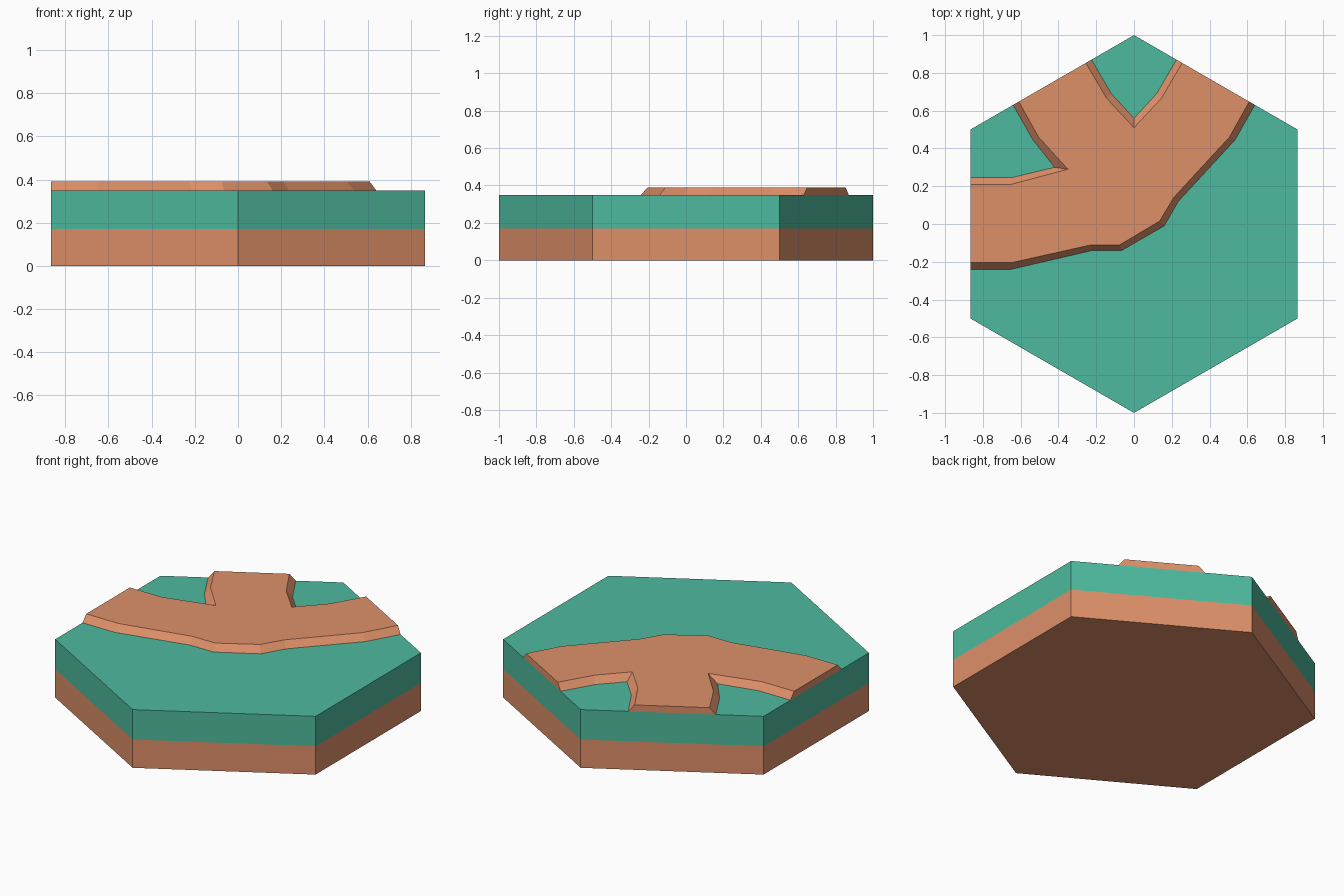
import bpy, bmesh, math

if "Cube" in bpy.data.objects:
    bpy.data.objects.remove(bpy.data.objects["Cube"])


def material(name, rgb):
    m = bpy.data.materials.new(name)
    m.diffuse_color = (*rgb, 1)
    m.use_nodes = True
    m.node_tree.nodes["Principled BSDF"].inputs["Base Color"].default_value = m.diffuse_color
    return m


DIRT = material("dirt_brown", (0.73, 0.279, 0.141))
GRASS = material("grass_green", (0.076, 0.491, 0.342))


def loft(name, rings, mats, rule):
    """Closed solid through matching rings of points; rule picks a material per face."""
    bm = bmesh.new()
    loops = [[bm.verts.new(p) for p in ring] for ring in rings]
    n = len(loops[0])
    for low, high in zip(loops, loops[1:]):
        for i in range(n):
            j = (i + 1) % n
            bm.faces.new((low[i], low[j], high[j], high[i]))
    caps = [bm.faces.new(loops[0][::-1]), bm.faces.new(loops[-1])]
    bmesh.ops.triangulate(bm, faces=[f for f in caps if len(f.verts) > 6])
    bmesh.ops.recalc_face_normals(bm, faces=bm.faces)
    for f in bm.faces:
        f.material_index = rule(f.calc_center_median().z)
    me = bpy.data.meshes.new(name)
    bm.to_mesh(me)
    bm.free()
    for m in mats:
        me.materials.append(m)
    ob = bpy.data.objects.new(name, me)
    bpy.context.collection.objects.link(ob)
    return ob


# Hexagonal tile: dirt below, grass above
def hexagon(z):
    return [(math.sin(-k * math.pi / 3), math.cos(k * math.pi / 3), z) for k in range(6)]


loft("hex_tile", [hexagon(0), hexagon(0.17), hexagon(0.35)], [DIRT, GRASS],
     lambda z: int(z > 0.17))

# Raised three-way path with sloped banks, ends flush with the tile sides
W = math.sqrt(3) / 2


def on_edge(x):
    return (x, 1 - abs(x) / math.sqrt(3))


foot = [(-W, -0.24), (-0.65, -0.24), (-0.22, -0.14), (-0.065, -0.14), (0.16, -0.01),
        (0.235, 0.12), (0.535, 0.445), on_edge(0.64),
        on_edge(0.225), (0.12, 0.69), (0, 0.56), (-0.12, 0.69), on_edge(-0.225),
        on_edge(-0.64), (-0.535, 0.445), (-0.42, 0.30), (-0.65, 0.245), (-W, 0.245)]
crest = [(-W, -0.205), (-0.65, -0.205), (-0.225, -0.11), (-0.075, -0.11), (0.135, 0.015),
         (0.21, 0.14), (0.505, 0.46), on_edge(0.61),
         on_edge(0.255), (0.145, 0.665), (0, 0.51), (-0.145, 0.665), on_edge(-0.255),
         on_edge(-0.61), (-0.505, 0.46), (-0.35, 0.29), (-0.65, 0.21), (-W, 0.21)]
loft("dirt_path", [[(x, y, 0.35) for x, y in foot], [(x, y, 0.39) for x, y in crest]],
     [DIRT], lambda z: 0)
